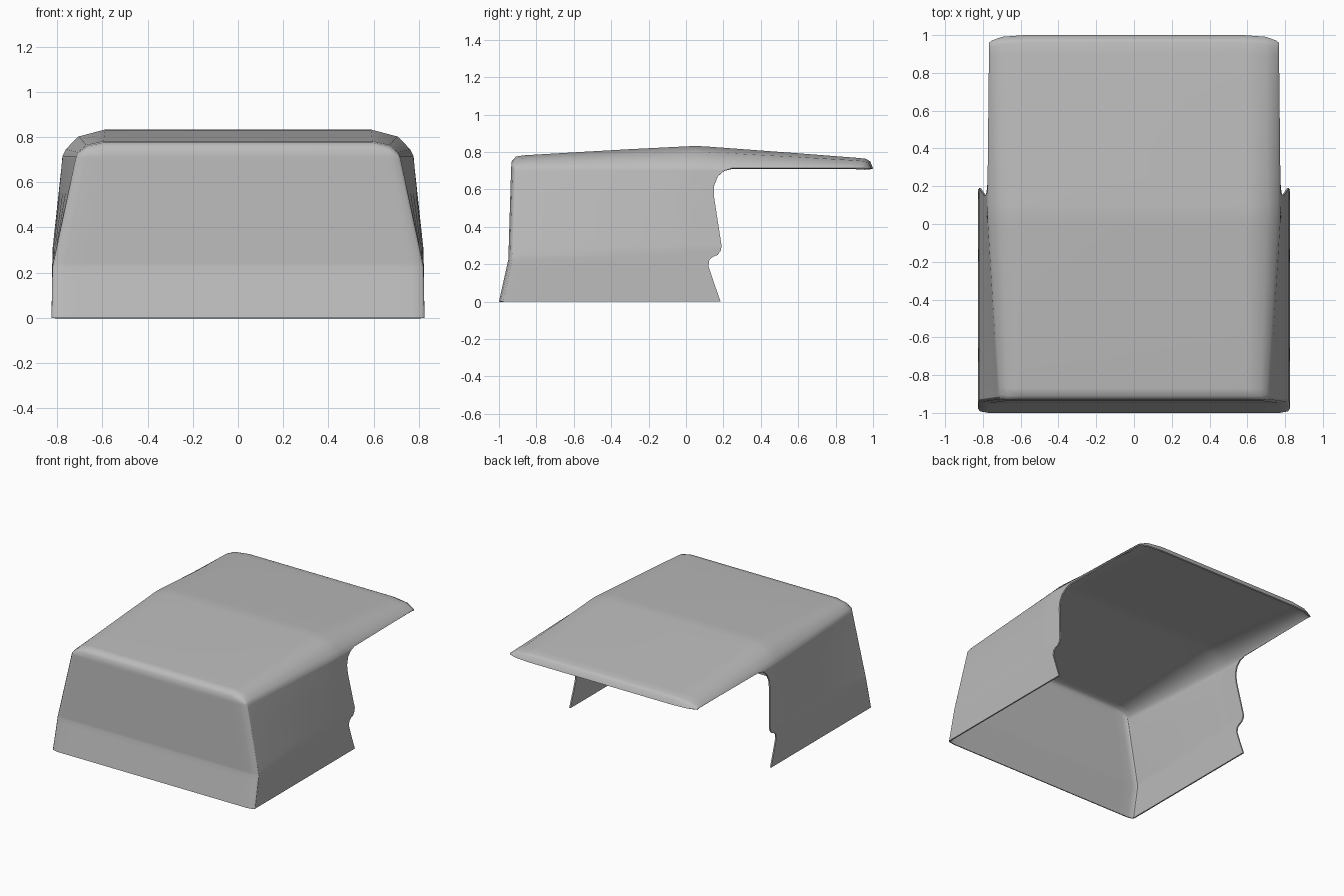
import bpy, bmesh

cube = bpy.data.objects.get("Cube")
if cube:
    bpy.data.objects.remove(cube, do_unlink=True)

EAVE = 0.715      # height where the walls meet the roof
FRONT = -0.935    # front of the roof
JOIN = 0.25       # where the side opening runs out into the eave


def interp(points, v):
    """Piecewise linear lookup, held constant outside the ends."""
    if v <= points[0][0]:
        return points[0][1]
    for (a, fa), (b, fb) in zip(points, points[1:]):
        if v <= b:
            return fa + (fb - fa) * (v - a) / (b - a)
    return points[-1][1]


# Profiles: roof ridge (y, z), eave half width (y, x), front panel (z, y)
ridge = [(FRONT, EAVE), (-0.932, 0.75), (-0.91, 0.775), (-0.87, 0.782), (-0.6, 0.798),
         (-0.3, 0.815), (0, 0.83), (0.05, 0.832), (0.1, 0.83), (JOIN, 0.819),
         (0.6, 0.793), (0.9, 0.77), (0.96, 0.764), (0.985, 0.75), (1.0, 0.712)]
eave_width = [(FRONT, 0.715), (0.05, 0.777), (1.0, 0.767)]
nose = [(0, -1.0), (0.225, -0.95), (EAVE, FRONT)]

# Rear edge of the side wall (z, y), with a notch at the belt line
opening = [(0, 0.185), (0.1, 0.15), (0.19, 0.12), (0.225, 0.125), (0.24, 0.145),
           (0.25, 0.17), (0.275, 0.187), (0.3, 0.19), (0.56, 0.15), (0.62, 0.15),
           (0.67, 0.17), (0.70, 0.205), (EAVE, JOIN)]

# Rounded roof shoulder: inset, rise, front and back plan rounding
shoulder = [(0, 0, 0.02, 0.04), (0.015, 0.26, 0.008, 0.028),
            (0.07, 0.74, 0, 0.009), (0.185, 1, 0, 0)]


def wall_x(y, z):
    belt = interp([(FRONT, 0.225), (0.05, 0.3)], y)
    return interp([(0, 0.825), (belt, 0.821), (EAVE, interp(eave_width, y))], z)


def roof_point(y, top, part):
    inset, rise, front_round, back_round = part
    x = interp(eave_width, y) - inset * interp([(FRONT, 0.65), (0, 1)], y)
    yy = y + front_round * interp([(FRONT, 1), (-0.6, 0)], y)
    yy -= back_round * interp([(0.8, 0), (1, 1)], y)
    base = min(EAVE, top)
    return (x, yy, base + (top - base) * rise)


def mirrored(half):
    return half + [(-x, y, z) for x, y, z in reversed(half)]


bm = bmesh.new()


def add_grid(rows):
    verts = [[bm.verts.new(p) for p in row] for row in rows]
    for a, b in zip(verts, verts[1:]):
        for i in range(len(a) - 1):
            bm.faces.new((a[i], a[i + 1], b[i + 1], b[i]))


# Roof
halves = [[roof_point(y, top, part) for part in shoulder] for y, top in ridge]
add_grid([mirrored(half) for half in halves])

# Front panel
columns = halves[0]
corner_x = columns[0][0]
panel = []
for z, _ in opening:
    y = interp(nose, z)
    scale = wall_x(FRONT, z) / corner_x
    panel.append(mirrored([(x * scale, y + yy - FRONT, z) for x, yy, _ in columns]))
add_grid(panel)

# Side walls
edge = [h[0] for h, (y, _) in zip(halves, ridge) if y <= JOIN]
start = edge[0][1]
for side in (1, -1):
    rows = []
    for (z, rear), panel_row in zip(opening, panel):
        front = panel_row[0][1]
        row = []
        for i, (ex, ey, _) in enumerate(edge):
            y = front + (rear - front) * (ey - start) / (JOIN - start)
            x = panel_row[0][0] if i == 0 else wall_x(y, z)
            if z == EAVE:
                x, y = ex, ey
            row.append((side * x, y, z))
        rows.append(row)
    add_grid(rows)

bmesh.ops.remove_doubles(bm, verts=bm.verts, dist=0.0008)
bmesh.ops.recalc_face_normals(bm, faces=bm.faces)
highest = max(bm.faces, key=lambda f: f.calc_center_median().z)
if highest.normal.z < 0:
    bmesh.ops.reverse_faces(bm, faces=bm.faces)

mesh = bpy.data.meshes.new("canopy_shell")
bm.to_mesh(mesh)
bm.free()
shell = bpy.data.objects.new("canopy_shell", mesh)
bpy.context.collection.objects.link(shell)

# Single grey paint
grey = bpy.data.materials.new("plain_grey")
grey.use_nodes = True
colour = (0.5, 0.5, 0.5, 1)
grey.diffuse_color = colour
grey.node_tree.nodes["Principled BSDF"].inputs["Base Color"].default_value = colour
mesh.materials.append(grey)

# Thin sheet thickness and smooth shading
bpy.ops.object.select_all(action="DESELECT")
shell.select_set(True)
bpy.context.view_layer.objects.active = shell
solid = shell.modifiers.new("thickness", "SOLIDIFY")
solid.thickness = 0.01
solid.offset = -1
bpy.ops.object.modifier_apply(modifier=solid.name)
bpy.ops.object.shade_smooth_by_angle(angle=1.05)
weighted = shell.modifiers.new("even_shading", "WEIGHTED_NORMAL")
weighted.keep_sharp = True
